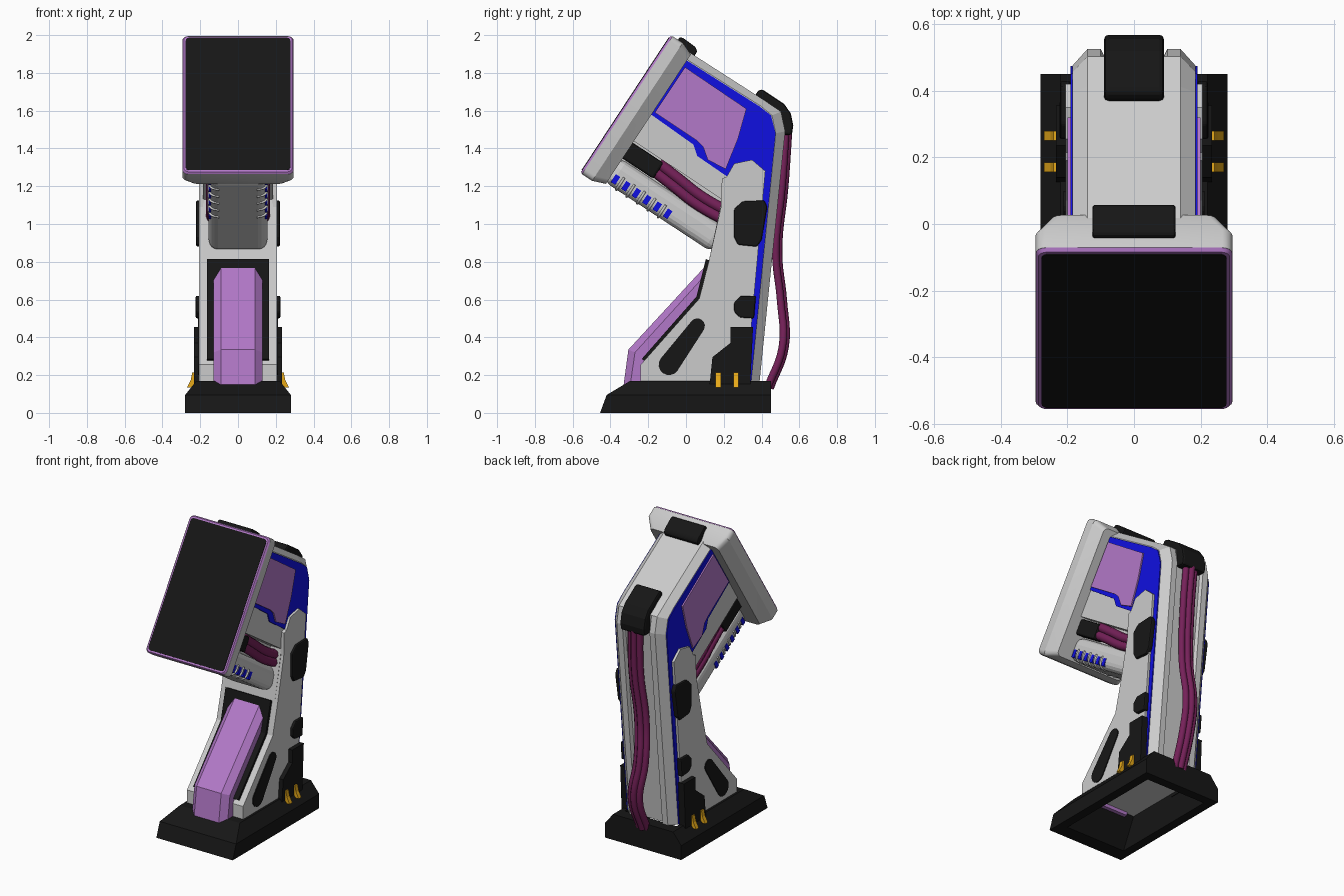
import bpy, bmesh
from math import sin, cos, pi

if "Cube" in bpy.data.objects:
    bpy.data.objects.remove(bpy.data.objects["Cube"])

def material(name, rgb):
    m = bpy.data.materials.new(name)
    m.diffuse_color = (*rgb, 1)
    m.use_nodes = True
    m.node_tree.nodes["Principled BSDF"].inputs["Base Color"].default_value = m.diffuse_color
    return m

BLACK = material("black", (0.008, 0.008, 0.008))
LILAC = material("lilac", (0.45, 0.19, 0.58))
BLUE = material("blue", (0.005, 0.005, 0.75))
MAROON = material("maroon", (0.18, 0.015, 0.10))
GOLD = material("gold", (0.8, 0.4, 0.01))

def H(s, t):
    """Head frame: s = back from the screen face, t = up along the screen -> (y, z)."""
    return (-.32 + .836 * s + .549 * t, 1.635 - .549 * s + .836 * t)

def hbox(s0, s1, t0, t1):
    return [H(s0, t0), H(s1, t0), H(s1, t1), H(s0, t1)]

def loft(name, loops, mat=None, closed=False, bevel=0, mirror=False, smooth=False, segments=2):
    """Skin a list of equal-length 3D loops; closed joins last to first, otherwise ends are capped."""
    bm = bmesh.new()
    rings = [[bm.verts.new(p) for p in loop] for loop in loops]
    pairs = list(zip(rings, rings[1:])) + ([(rings[-1], rings[0])] if closed else [])
    for a, b in pairs:
        for i in range(len(a)):
            j = (i + 1) % len(a)
            bm.faces.new((a[i], a[j], b[j], b[i]))
    if not closed:
        bm.faces.new(rings[0])
        bm.faces.new(rings[-1])
    bmesh.ops.recalc_face_normals(bm, faces=bm.faces)
    me = bpy.data.meshes.new(name)
    bm.to_mesh(me)
    bm.free()
    ob = bpy.data.objects.new(name, me)
    bpy.context.collection.objects.link(ob)
    if mat:
        me.materials.append(mat)
    if bevel:
        b = ob.modifiers.new("bevel", 'BEVEL')
        b.width, b.segments, b.limit_method = bevel, segments, 'ANGLE'
    if mirror:
        ob.modifiers.new("mirror", 'MIRROR')
    if smooth:
        bpy.ops.object.select_all(action='DESELECT')
        ob.select_set(True)
        bpy.context.view_layer.objects.active = ob
        bpy.ops.object.shade_smooth_by_angle()
    return ob

def prism(name, profile, x0, x1, mat=None, **kw):
    return loft(name, [[(x, y, z) for y, z in profile] for x in (x0, x1)], mat, **kw)

def side(name, profile, x0, x1, mat=None, **kw):
    return prism(name, profile, x0, x1, mat, mirror=True, **kw)

def tubes(name, paths, radius, mat=None):
    cu = bpy.data.curves.new(name, 'CURVE')
    cu.dimensions = '3D'
    cu.bevel_depth, cu.bevel_resolution, cu.resolution_u = radius, 2, 6
    cu.use_fill_caps = True
    for path in paths:
        sp = cu.splines.new('BEZIER')
        sp.bezier_points.add(len(path) - 1)
        for bp, p in zip(sp.bezier_points, path):
            bp.co = p
            bp.handle_left_type = bp.handle_right_type = 'AUTO'
    if mat:
        cu.materials.append(mat)
    bpy.context.collection.objects.link(bpy.data.objects.new(name, cu))

# Base: hollow ring with sloped front and sides
def rect(x, y0, y1, z):
    return [(-x, y0, z), (x, y0, z), (x, y1, z), (-x, y1, z)]

loft("base", [rect(.28, -.455, .45, 0), rect(.28, -.42, .45, .095), rect(.22, -.295, .45, .17),
              rect(.19, -.23, .37, .17), rect(.22, -.36, .39, 0)], BLACK, closed=True)

# Body: leg and upper head in one profile, chamfered edges and a channel down the back
front = [(-.24, .17), (-.24, .255), (.07, .605), (.12, .80), (.19, 1.13), H(.13, -.14)]
full = [H(.13, .415), (.412, 1.657), (.503, 1.595), (.525, 1.49), (.39, .17)] + front
edge = [H(.13, .375), (.395, 1.625), (.455, 1.575), (.475, 1.48), (.345, .17)] + front
channel = full[:3] + [(.505, 1.47), (.365, .17)] + front
half = [(.185, edge), (.14, full), (.10, full), (.09, channel)]
sections = [(-x, p) for x, p in half] + [(x, p) for x, p in reversed(half)]
loft("body", [[(x, y, z) for y, z in p] for x, p in sections])

# Leg side plates
side("leg_side_plate", [(-.24, .17), (-.24, .255), (.07, .605), (.12, .80), (.185, 1.09),
                        (.19, 1.24), (.215, 1.25), (.255, 1.32), (.35, 1.34), (.42, 1.28),
                        (.32, .17)], .18, .206)

# Blue backing and lilac head panels
side("blue_side_panel", [(0, 1.868), (.39, 1.622), (.45, 1.575), (.474, 1.48), (.345, .17),
                         (.26, .17), (.22, 1.25), (.06, 1.36), (.04, 1.42), (-.185, 1.58)],
     .18, .191, BLUE)
side("head_side_panel", [(-.005, 1.83), (.32, 1.61), (.275, 1.45), (.21, 1.29), (.115, 1.34),
                         (.09, 1.41), (.06, 1.44), (-.165, 1.59)], .185, .20, LILAC)

# Lower head: barrel, recessed core, connectors and cables
prism("head_barrel", hbox(.12, .82, -.405, -.255), -.155, .155, bevel=.05, segments=4)
prism("head_core", hbox(.12, .80, -.30, -.10), -.105, .105)
side("cable_connector", hbox(.13, .34, -.25, -.15), .10, .175, BLACK, bevel=.012)
tubes("head_cables", [[(k * .14, *H(s, t + d)) for s, t in
                       ((.32, -.19), (.45, -.20), (.60, -.212), (.80, -.20))]
                      for k in (-1, 1) for d in (-.024, .024)], .029, MAROON)

# Barrel vents: blue slots with curved ribs
for i in range(6):
    s = .175 + i * .066
    side("vent_slot", hbox(s - .014, s + .014, -.388, -.338), .12, .157, BLUE)
tubes("vent_ribs", [[(k * x, *H(.208 + i * .066, t)) for x, t in
                     ((.156, -.33), (.145, -.388), (.10, -.406))]
                    for k in (-1, 1) for i in range(5)], .007)

# Screen: casing, coloured rim, glass
def rounded(s, hx, ht, r):
    pts = []
    for q, (cx, cy) in enumerate(((1, 1), (-1, 1), (-1, -1), (1, -1))):
        for i in range(5):
            a = (q + i / 4) * pi / 2
            x = cx * (hx - r) + r * cos(a)
            pts.append((x, *H(s, cy * (ht - r) + r * sin(a))))
    return pts

loft("screen_casing", [rounded(.011, .295, .437, .03), rounded(.075, .295, .437, .03),
                       rounded(.145, .25, .41, .03)], smooth=True)
loft("screen_rim", [rounded(0, .287, .429, .025), rounded(.012, .295, .437, .03)], LILAC, smooth=True)
loft("screen_glass", [rounded(-.003, .277, .419, .02), rounded(.01, .277, .419, .02)], BLACK, smooth=True)
prism("screen_top_clip", [H(.045, .42), H(.045, .452), H(.06, .46), H(.145, .455), H(.165, .44),
                          H(.165, .40)], -.125, .125, BLACK, bevel=.01)

# Front of leg: black backing and faceted lilac cover
prism("front_backing", [(.105, .815), (.055, .615), (-.235, .285), (-.21, .27), (.09, .60), (.14, .80)],
      -.165, .165, BLACK)
inner = [(-.22, .15), (-.20, .27), (.09, .60)]
ridge = [(.135, .75), (.11, .785), (-.305, .335), (-.33, .15)] + inner
flank = [(.12, .69), (.075, .70), (-.27, .32), (-.295, .15)] + inner
loft("front_cover", [[(x, y, z) for y, z in p] for x, p in
                     ((-.13, flank), (-.09, ridge), (.09, ridge), (.13, flank))], LILAC)

# Side pads, foot brackets, gold clips
side("upper_pad", [(.255, 1.08), (.30, 1.12), (.415, 1.125), (.43, 1.09), (.40, .915), (.375, .88),
                   (.275, .89), (.255, .93)], .19, .222, BLACK, bevel=.008)
side("lower_pad", [(.255, .585), (.29, .62), (.37, .62), (.36, .50), (.285, .505), (.255, .535)],
     .19, .224, BLACK, bevel=.008)
side("foot_bracket", [(.235, .455), (.355, .455), (.34, .15), (.125, .15), (.14, .295), (.235, .37)],
     .19, .234, BLACK)
for y in (.17, .265):
    xz = [(.225, .215), (.242, .215), (.25, .175), (.27, .135), (.24, .135), (.225, .17)]
    loft("gold_clip", [[(x, yy, z) for x, z in xz] for yy in (y - .014, y + .014)], GOLD, mirror=True)

# Tapered side slot
slot = [(-.09 + .055 * cos(a), .255 + .055 * sin(a)) for a in [2.5 + i * pi / 8 for i in range(9)]]
slot += [(.06 + .04 * cos(a), .46 + .04 * sin(a)) for a in [2.5 + pi + i * pi / 8 for i in range(9)]]
side("side_slot", slot, .19, .212, BLACK)

# Rear hook and hanging cable bundle
prism("rear_hook", [(.365, 1.675), (.375, 1.70), (.40, 1.715), (.52, 1.635), (.555, 1.585),
                    (.568, 1.52), (.56, 1.47), (.49, 1.475), (.48, 1.58), (.42, 1.64)],
      -.09, .09, BLACK, bevel=.015)
path = [(.53, 1.52), (.508, 1.2), (.475, .85), (.50, .60), (.51, .35), (.43, .13)]
sway = [0, .01, -.01, -.02, .015, .01]
tubes("rear_cables", [[(k * .032 + w, y + (.015 if k == 0 else 0), z)
                       for (y, z), w in zip(path, sway)] for k in (-1, 0, 1)], .021, MAROON)
